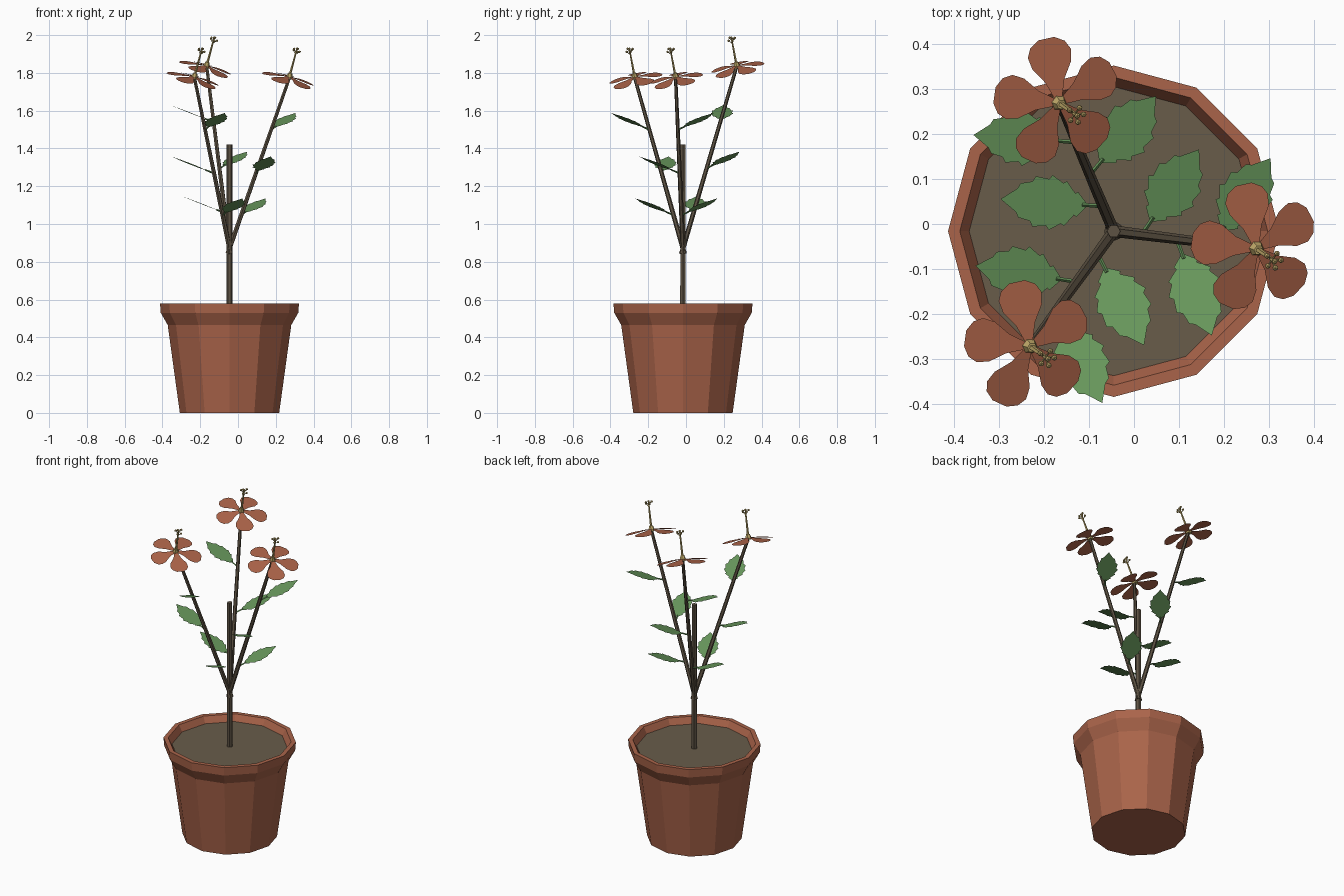
import bpy, bmesh, math
from mathutils import Vector, Matrix

if "Cube" in bpy.data.objects:
    bpy.data.objects.remove(bpy.data.objects["Cube"])

CX, CY = -0.045, -0.016          # axis of pot and stem
N = 12                           # pot sides


def lin(c):
    c /= 255
    return c / 12.92 if c <= 0.04045 else ((c + 0.055) / 1.055) ** 2.4


def material(name, r, g, b):
    m = bpy.data.materials.new(name)
    m.diffuse_color = (lin(r), lin(g), lin(b), 1)
    m.use_nodes = True
    m.node_tree.nodes["Principled BSDF"].inputs["Base Color"].default_value = m.diffuse_color
    return m


TERRACOTTA = material("terracotta", 170, 100, 74)
SOIL = material("soil", 104, 92, 74)
BARK = material("bark", 93, 82, 67)
LEAF = material("leaf_green", 103, 150, 91)
PETAL = material("petal_orange", 171, 99, 72)
POLLEN = material("pollen_yellow", 192, 170, 106)


def finish(name, bm, mat):
    me = bpy.data.meshes.new(name)
    bm.to_mesh(me)
    bm.free()
    me.materials.append(mat)
    ob = bpy.data.objects.new(name, me)
    bpy.context.collection.objects.link(ob)
    return ob


def ring(bm, centre, radius, sides, rot=None):
    out = []
    for i in range(sides):
        a = 2 * math.pi * i / sides
        v = Vector((radius * math.cos(a), radius * math.sin(a), 0))
        out.append(bm.verts.new(centre + (rot @ v if rot else v)))
    return out


def bridge(bm, a, b):
    n = len(a)
    for i in range(n):
        j = (i + 1) % n
        bm.faces.new((a[i], a[j], b[j], b[i]))


def tube(bm, points, radii, sides=6):
    """Capped tapered tube through the points."""
    pts = [Vector(p) for p in points]
    rot = (pts[-1] - pts[0]).to_track_quat('Z', 'Y')
    rings = [ring(bm, p, r, sides, rot) for p, r in zip(pts, radii)]
    for a, b in zip(rings, rings[1:]):
        bridge(bm, a, b)
    bm.faces.new(rings[0][::-1])
    bm.faces.new(rings[-1])


def outline(bm, half, mat):
    """Flat mirrored shape from (length, half width) points, placed by mat(x, y)."""
    pts = half + [(x, -y) for x, y in reversed(half) if y > 0]
    f = bm.faces.new([bm.verts.new(mat(x, y)) for x, y in reversed(pts)])
    f.normal_update()
    if f.normal.z < 0:
        f.normal_flip()


# Pot: lathe profile from base over the rim to the soil
bm = bmesh.new()
profile = [(0.263, 0), (0.327, 0.465), (0.364, 0.53), (0.368, 0.58),
           (0.342, 0.58), (0.318, 0.535)]
rings = [ring(bm, Vector((CX, CY, z)), r, N) for r, z in profile]
for a, b in zip(rings, rings[1:]):
    bridge(bm, a, b)
bm.faces.new(rings[0][::-1])
finish("pot", bm, TERRACOTTA)

# Soil
bm = bmesh.new()
bm.faces.new(ring(bm, Vector((CX, CY, 0.542)), 0.321, N))
finish("soil", bm, SOIL)

# Main stem
bm = bmesh.new()
tube(bm, [(CX, CY, 0.53), (CX, CY, 1.42)], [0.017, 0.015])
finish("stem", bm, BARK)

LEAF_HALF = [(0.04, 0.004), (0.062, 0.028), (0.068, 0.024), (0.09, 0.05),
             (0.098, 0.045), (0.125, 0.061), (0.133, 0.052), (0.165, 0.056),
             (0.172, 0.044), (0.20, 0.038), (0.207, 0.026), (0.245, 0)]
PETAL_HALF = [(0.012, 0.009), (0.05, 0.022), (0.085, 0.045), (0.112, 0.05),
              (0.132, 0.04), (0.145, 0.018)]
TILT = Vector((0.27, -0.19, 1)).normalized().to_track_quat('Z', 'Y').to_matrix()
TILT = Vector((0, 0, 1)).rotation_difference(Vector((0.27, -0.19, 1))).to_matrix()


def make_leaf(name, joint, angle):
    d = Vector((math.cos(angle), math.sin(angle), 0.39)).normalized()
    side = Vector((-math.sin(angle), math.cos(angle), 0))
    bm = bmesh.new()
    outline(bm, LEAF_HALF, lambda x, y: joint + d * x + side * y)
    tube(bm, [joint, joint + d * 0.05], [0.005, 0.004], 4)
    finish(name, bm, LEAF)


def make_flower(name, centre):
    # Five slightly drooping petals
    bm = bmesh.new()
    for k in range(5):
        turn = Matrix.Rotation(math.radians(101 + 72 * k), 3, 'Z')
        outline(bm, PETAL_HALF,
                lambda x, y: centre + TILT @ turn @ Vector((x, y, -0.15 * x)))
    finish(name + "_petals", bm, PETAL)
    # Central cone, column and pollen tips
    bm = bmesh.new()
    place = lambda x, y, z: centre + TILT @ Vector((x, y, z))
    tube(bm, [place(0, 0, -0.012), place(0, 0, 0.018)], [0.02, 0.011])
    tube(bm, [place(0, 0, 0), place(0, 0, 0.15)], [0.007, 0.004], 5)
    for k in range(5):
        a = math.radians(72 * k)
        x, y = 0.018 * math.cos(a), 0.018 * math.sin(a)
        z = 0.142 + 0.01 * (k % 2)
        tube(bm, [place(0, 0, z - 0.02), place(x, y, z)], [0.002, 0.002], 4)
        bmesh.ops.create_icosphere(bm, subdivisions=1, radius=0.007,
                                   matrix=Matrix.Translation(place(x, y, z)))
    bmesh.ops.create_icosphere(bm, subdivisions=1, radius=0.007,
                               matrix=Matrix.Translation(place(0, 0, 0.155)))
    finish(name + "_stamen", bm, POLLEN)


# Three branches: azimuth, reach, height stretch, first leaf side
for i, (az, reach, stretch, first) in enumerate(
        [(113, 0.309, 1.065, 1), (-7, 0.32, 1.0, 1), (234, 0.316, 1.0, 1)]):
    a = math.radians(az)

    def at(t):
        s = reach * t
        return Vector((CX + s * math.cos(a), CY + s * math.sin(a),
                       0.87 + 0.905 * stretch * t))
    bm = bmesh.new()
    tube(bm, [at(-0.03), at(0.3), at(1)], [0.013, 0.012, 0.009])
    finish(f"branch_{i + 1}", bm, BARK)
    for j, t in enumerate((0.195, 0.44, 0.695)):
        sgn = first if j % 2 == 0 else -first
        make_leaf(f"leaf_{i + 1}_{j + 1}", at(t), a + sgn * math.radians(63))
    make_flower(f"flower_{i + 1}", at(1) + Vector((0, 0, 0.006)))
